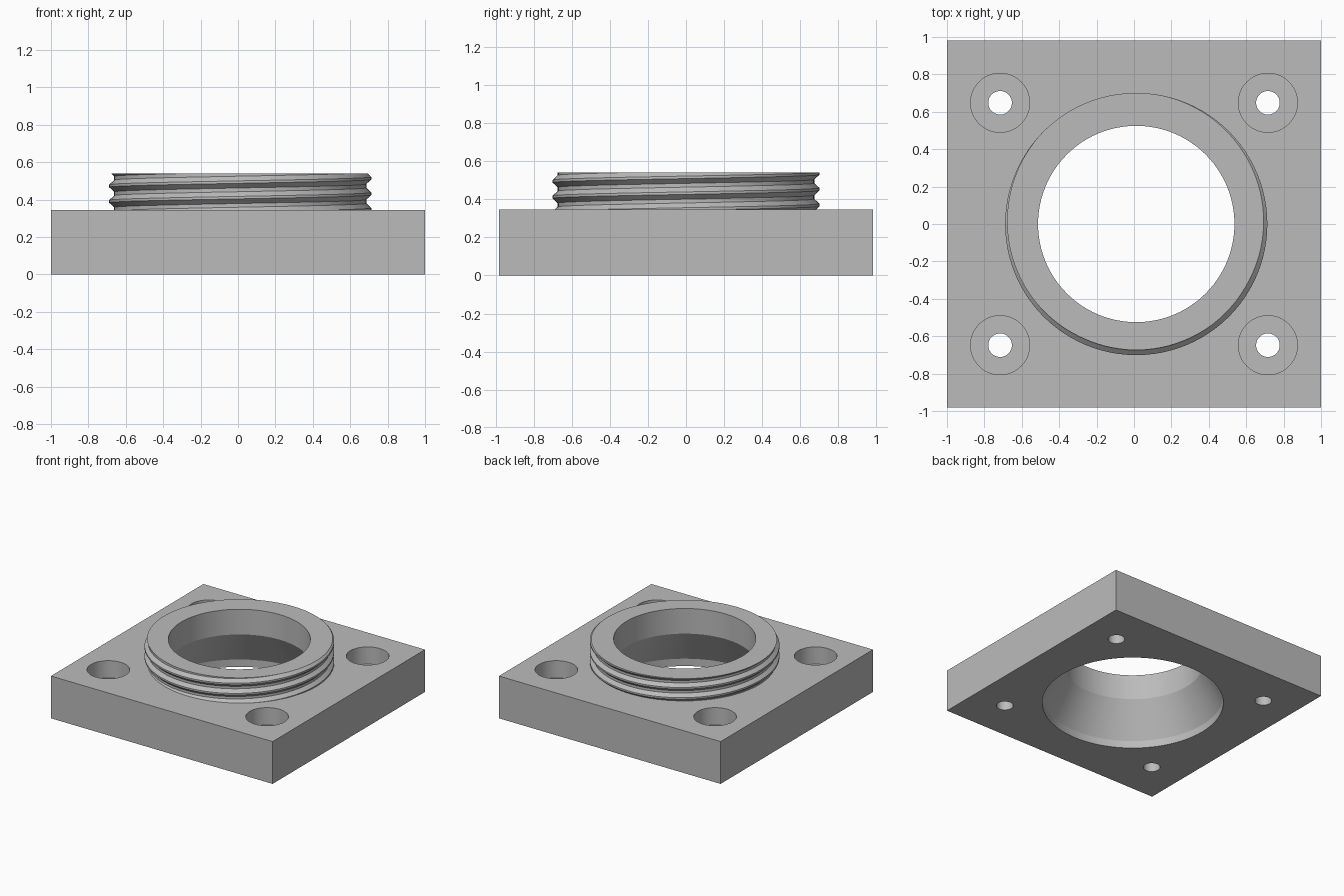
import bpy, bmesh, math

if "Cube" in bpy.data.objects:
    bpy.data.objects.remove(bpy.data.objects["Cube"])

CX = 0.012               # bore axis, slightly off the plate centre
PLATE_TOP, TOP = 0.345, 0.54
BORE = 0.525

grey = bpy.data.materials.new("plain grey")
grey.diffuse_color = (0.5, 0.5, 0.5, 1)
grey.use_nodes = True
grey.node_tree.nodes["Principled BSDF"].inputs["Base Color"].default_value = grey.diffuse_color


def finish(bm, name):
    bmesh.ops.recalc_face_normals(bm, faces=bm.faces)
    me = bpy.data.meshes.new(name)
    bm.to_mesh(me)
    bm.free()
    ob = bpy.data.objects.new(name, me)
    bpy.context.collection.objects.link(ob)
    me.materials.append(grey)
    return ob


def activate(ob):
    bpy.ops.object.select_all(action='DESELECT')
    ob.select_set(True)
    bpy.context.view_layer.objects.active = ob


def turned(bm, profile, x, y, n):
    """Closed solid of revolution from (radius, z) points, bottom to top."""
    rings = [[bm.verts.new((x + r * math.cos(2 * math.pi * i / n),
                            y + r * math.sin(2 * math.pi * i / n), z))
              for i in range(n)] for r, z in profile]
    for a, b in zip(rings, rings[1:]):
        for i in range(n):
            j = (i + 1) % n
            bm.faces.new((a[i], a[j], b[j], b[i]))
    bm.faces.new(rings[0][::-1])
    bm.faces.new(rings[-1])


# Square base plate
bm = bmesh.new()
bmesh.ops.create_cube(bm, size=1)
for v in bm.verts:
    v.co.x *= 2
    v.co.y *= 1.964
    v.co.z = (v.co.z + 0.5) * PLATE_TOP
plate = finish(bm, "base_plate")

# Cutters: flared central bore and four counterbored screw holes
bm = bmesh.new()
turned(bm, [(0.676, -0.1), (0.676, 0.06), (BORE, 0.335), (BORE, 0.6)], CX, 0, 96)
for sx in (-1, 1):
    for sy in (-1, 1):
        turned(bm, [(0.063, -0.1), (0.063, 0.205), (0.158, 0.205), (0.158, 0.6)],
               sx * 0.716, sy * 0.648, 48)
cutter = finish(bm, "hole_cutter")
cutter.hide_render = True
mod = plate.modifiers.new("holes", 'BOOLEAN')
mod.operation = 'DIFFERENCE'
mod.solver = 'EXACT'
mod.object = cutter
activate(plate)
bpy.ops.object.modifier_apply(modifier=mod.name)
bpy.data.objects.remove(cutter)

# Threaded neck: helical ridge clipped between plate top and neck top
PITCH, ROOT, CREST, N = 0.083, 0.674, 0.701, 96
STEPS = ((-0.38, ROOT), (-0.08, CREST), (0.08, CREST), (0.38, ROOT))
bm = bmesh.new()
columns = []
for i in range(N + 1):
    t = i / N
    a = 2 * math.pi * t
    helix = [(0.515 + PITCH * (turn + t + s), r)
             for turn in range(-5, 3) for s, r in STEPS]

    def radius_at(z):
        for (z0, r0), (z1, r1) in zip(helix, helix[1:]):
            if z0 <= z <= z1:
                return r0 + (r1 - r0) * (z - z0) / (z1 - z0)
        return ROOT

    pts = [(BORE, PLATE_TOP)]
    for z, r in helix:
        zc = min(max(z, PLATE_TOP), TOP)
        pts.append((r if zc == z else radius_at(zc), zc))
    pts.append((BORE, TOP))
    columns.append([bm.verts.new((CX + r * math.cos(a), r * math.sin(a), z))
                    for r, z in pts])
for a, b in zip(columns, columns[1:]):
    for k in range(len(a)):
        m = (k + 1) % len(a)
        bm.faces.new((a[k], b[k], b[m], a[m]))
bmesh.ops.remove_doubles(bm, verts=bm.verts, dist=0.0002)
bmesh.ops.dissolve_degenerate(bm, edges=bm.edges, dist=0.0001)
neck = finish(bm, "threaded_neck")

# Smooth round walls, crisp edges
for ob in (plate, neck):
    activate(ob)
    bpy.ops.object.shade_smooth_by_angle(angle=math.radians(25))
